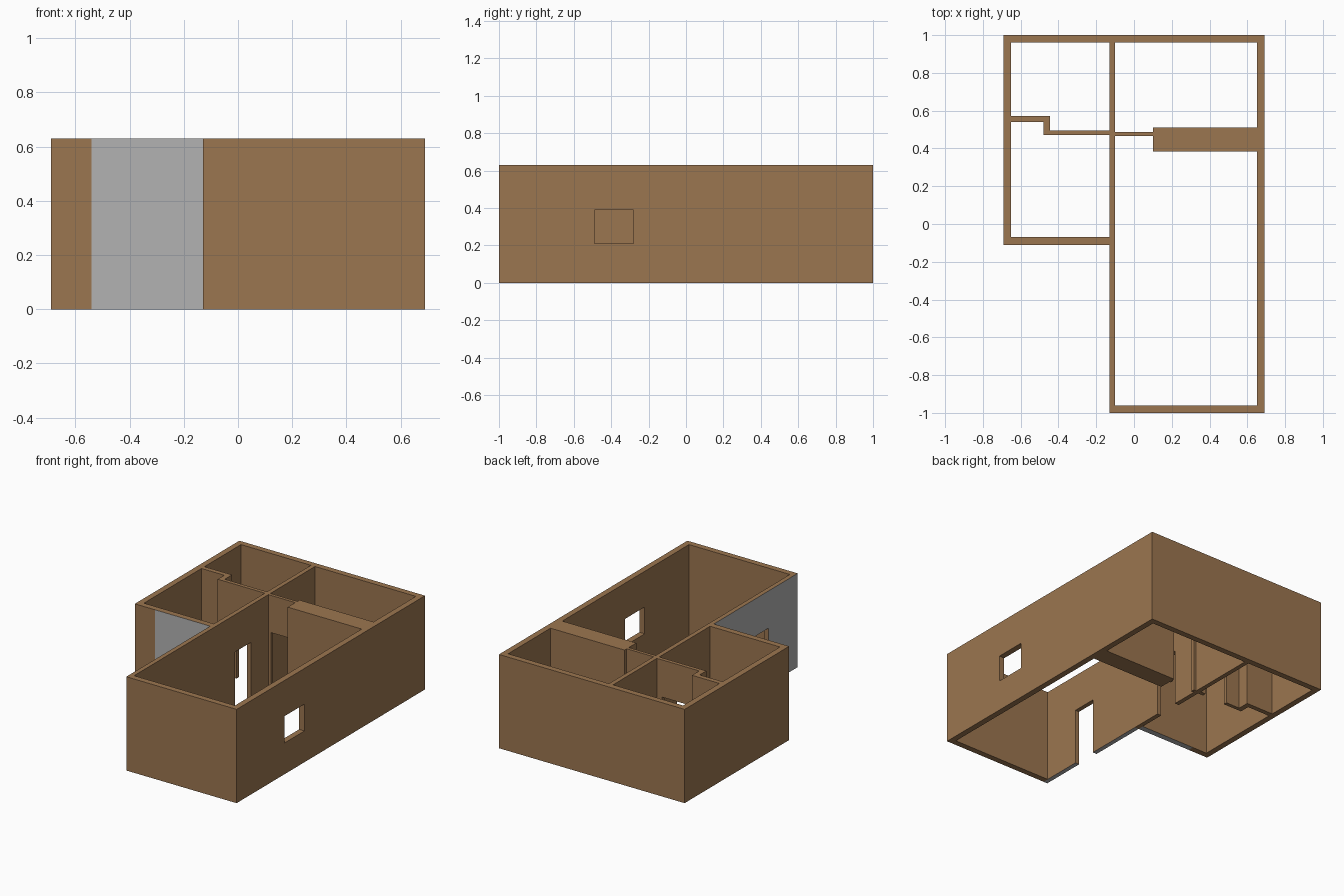
import bpy, bmesh

if "Cube" in bpy.data.objects:
    bpy.data.objects.remove(bpy.data.objects["Cube"])

H = 0.63       # wall height
DOOR = 0.38    # door head height


def material(name, rgb):
    m = bpy.data.materials.new(name)
    m.diffuse_color = (*rgb, 1)
    m.use_nodes = True
    m.node_tree.nodes["Principled BSDF"].inputs["Base Color"].default_value = m.diffuse_color
    return m


brown = material("brown_wall", (0.33, 0.18, 0.08))
grey = material("grey_cladding", (0.45, 0.45, 0.45))


def box(name, x0, x1, y0, y1, z0=0.0, z1=H):
    bm = bmesh.new()
    bmesh.ops.create_cube(bm, size=1)
    for v in bm.verts:
        v.co.x = x1 if v.co.x > 0 else x0
        v.co.y = y1 if v.co.y > 0 else y0
        v.co.z = z1 if v.co.z > 0 else z0
    me = bpy.data.meshes.new(name)
    bm.to_mesh(me)
    bm.free()
    ob = bpy.data.objects.new(name, me)
    bpy.context.collection.objects.link(ob)
    return ob


def wall(name, x0, x1, y0, y1, clad=None, opening=None):
    """Wall box; clad = outward direction painted grey (with the underside),
    opening = (x0, x1, y0, y1, z0, z1) cut through it."""
    ob = box(name, x0, x1, y0, y1)
    ob.data.materials.append(brown)
    if clad:
        ob.data.materials.append(grey)
        for p in ob.data.polygons:
            n = p.normal
            if n.x * clad[0] + n.y * clad[1] > 0.9 or n.z < -0.9:
                p.material_index = 1
    if opening:
        cutter = box(name + "_cutter", *opening)
        cutter.hide_render = True
        cutter.hide_viewport = True
        mod = ob.modifiers.new("opening", 'BOOLEAN')
        mod.operation = 'DIFFERENCE'
        mod.solver = 'EXACT'
        mod.object = cutter
    return ob


# Outer walls
wall("back_wall", -0.69, 0.69, 0.96, 1.0)
wall("left_wall", -0.69, -0.65, -0.07, 0.96)
wall("right_wall", 0.65, 0.69, -0.96, 0.96,
     opening=(0.5, 0.8, -0.49, -0.28, 0.21, 0.39))
wall("front_wall", -0.10, 0.69, -1.0, -0.96)

# Recessed porch: two clad walls and a plain end strip
wall("porch_side_wall", -0.13, -0.10, -1.0, -0.11, clad=(-1, 0),
     opening=(-0.3, 0.1, -0.69, -0.52, -0.1, DOOR))
wall("porch_back_wall", -0.54, -0.13, -0.11, -0.07, clad=(0, -1))
wall("porch_end_wall", -0.69, -0.54, -0.11, -0.07)

# Inner walls with doorways
wall("hall_wall", -0.13, -0.10, -0.11, 0.96,
     opening=(-0.3, 0.1, 0.11, 0.28, -0.1, DOOR))
wall("bedroom_door_wall", -0.10, 0.10, 0.465, 0.487,
     opening=(-0.08, 0.09, 0.3, 0.6, -0.1, DOOR))
wall("thick_partition", 0.10, 0.65, 0.385, 0.51)
wall("bath_door_wall", -0.445, -0.13, 0.47, 0.495,
     opening=(-0.34, -0.17, 0.3, 0.6, -0.1, DOOR))
wall("bath_step_wall", -0.48, -0.445, 0.47, 0.572)
wall("bath_wall", -0.65, -0.48, 0.54, 0.572)
